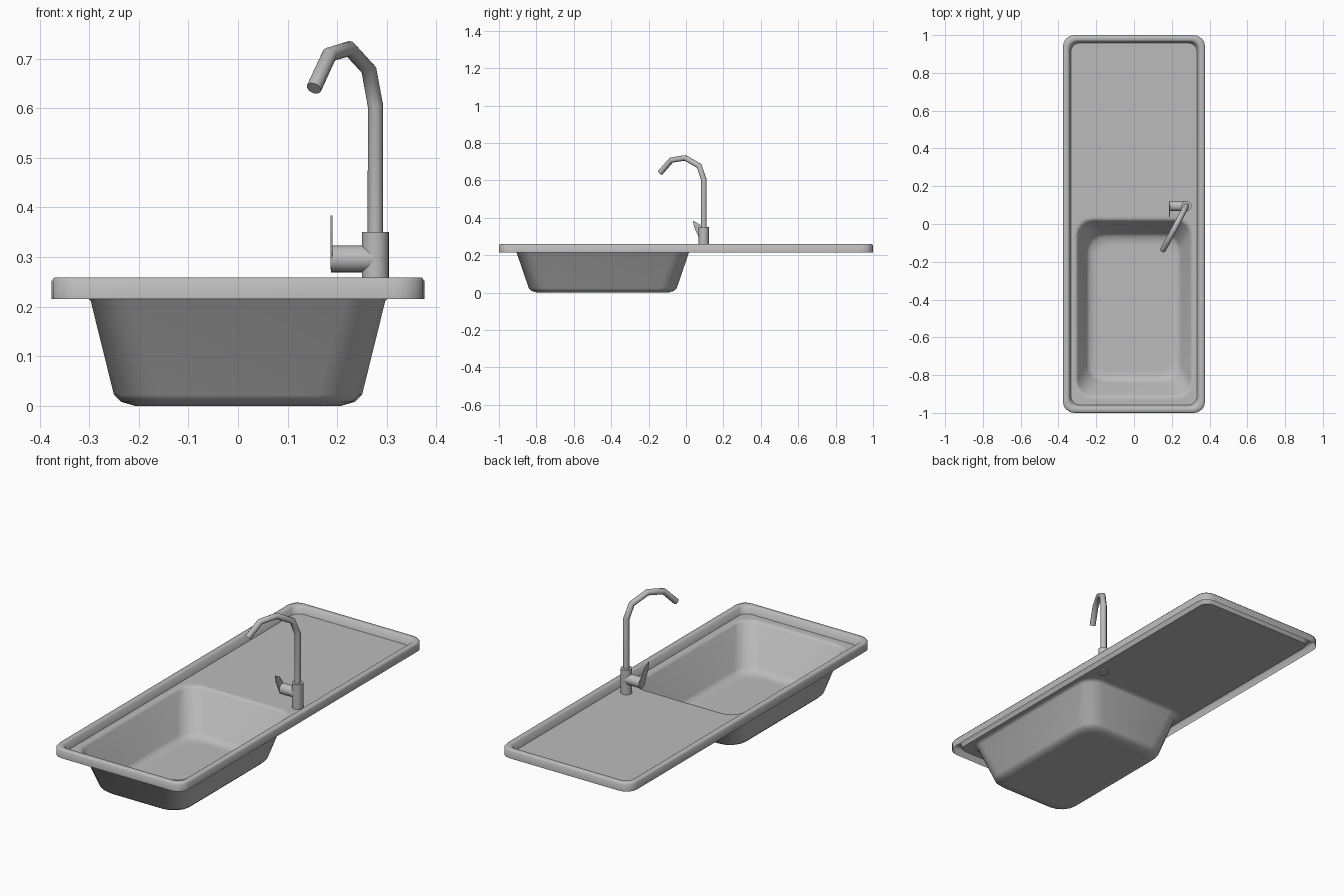
import bpy, bmesh, math
from mathutils import Vector

cube = bpy.data.objects.get("Cube")
if cube:
    bpy.data.objects.remove(cube)

STEEL = (0.5, 0.5, 0.5, 1)
steel = bpy.data.materials.new("brushed steel")
steel.use_nodes = True
steel.diffuse_color = STEEL
steel.node_tree.nodes["Principled BSDF"].inputs["Base Color"].default_value = STEEL


def finish(obj, angle):
    obj.data.materials.append(steel)
    bpy.ops.object.select_all(action='DESELECT')
    obj.select_set(True)
    bpy.context.view_layer.objects.active = obj
    bpy.ops.object.shade_smooth_by_angle(angle=math.radians(angle))
    return obj


def rounded_ring(bm, half_x, half_y, radius, z, centre_y=0.0, steps=4):
    """Loop of vertices around a rounded rectangle."""
    ring = []
    for corner, (sx, sy) in enumerate([(1, 1), (-1, 1), (-1, -1), (1, -1)]):
        for i in range(steps + 1):
            a = (corner + i / steps) * math.pi / 2
            ring.append(bm.verts.new((sx * (half_x - radius) + radius * math.cos(a),
                                      centre_y + sy * (half_y - radius) + radius * math.sin(a), z)))
    return ring


def cylinder(name, start, end, radius, sides=24):
    start, end = Vector(start), Vector(end)
    axis = end - start
    bpy.ops.mesh.primitive_cylinder_add(vertices=sides, radius=radius, depth=axis.length,
                                        location=(start + end) / 2,
                                        rotation=axis.to_track_quat('Z', 'Y').to_euler())
    obj = bpy.context.object
    obj.name = name
    return finish(obj, 40)


# Pressed sheet: rim, sunken drainer and bowl as one continuous surface
BOWL_Y = -0.445
bm = bmesh.new()
rings = [rounded_ring(bm, *r) for r in [
    (0.376, 1.0, 0.06, 0.215),        # bottom of the outer lip
    (0.376, 1.0, 0.06, 0.252),
    (0.370, 0.994, 0.055, 0.259),     # top of the rim
    (0.350, 0.974, 0.045, 0.259),
    (0.344, 0.968, 0.045, 0.254),
    (0.334, 0.958, 0.045, 0.222),     # drainer edge
    (0.318, 0.485, 0.09, 0.222, BOWL_Y),
    (0.308, 0.472, 0.085, 0.222, BOWL_Y),   # bowl opening
    (0.297, 0.460, 0.08, 0.212, BOWL_Y),
    (0.250, 0.395, 0.09, 0.022, BOWL_Y),    # foot of the bowl wall
    (0.236, 0.380, 0.09, 0.008, BOWL_Y),
    (0.208, 0.350, 0.08, 0.0, BOWL_Y),
    (0.190, 0.330, 0.07, 0.0, BOWL_Y),
]]
for outer, inner in zip(rings, rings[1:]):
    for i in range(len(outer)):
        j = (i + 1) % len(outer)
        bm.faces.new((outer[i], outer[j], inner[j], inner[i]))
bm.faces.new(rings[-1])
mesh = bpy.data.meshes.new("sink_basin")
bm.to_mesh(mesh)
bm.free()
basin = bpy.data.objects.new("sink_basin", mesh)
bpy.context.collection.objects.link(basin)
finish(basin, 60)

# Tap body and side valve
TAP = Vector((0.277, 0.095, 0))
cylinder("tap_body", TAP + Vector((0, 0, 0.216)), TAP + Vector((0, 0, 0.35)), 0.027)
cylinder("tap_valve", TAP + Vector((0, 0, 0.296)), TAP + Vector((-0.09, 0, 0.296)), 0.027)

# Flat lever on the valve's end, leaning to the front and widening to its tip
bm = bmesh.new()
outline = [(0.02, 0.275), (0.015, 0.31), (-0.022, 0.365), (-0.058, 0.384), (-0.05, 0.345), (-0.02, 0.28)]
face = bm.faces.new([bm.verts.new((TAP.x - 0.091, TAP.y + y, z)) for y, z in outline])
grown = bmesh.ops.extrude_face_region(bm, geom=[face])
bmesh.ops.translate(bm, vec=(0.004, 0, 0),
                    verts=[v for v in grown["geom"] if isinstance(v, bmesh.types.BMVert)])
bmesh.ops.recalc_face_normals(bm, faces=bm.faces)
mesh = bpy.data.meshes.new("tap_lever")
bm.to_mesh(mesh)
bm.free()
lever = bpy.data.objects.new("tap_lever", mesh)
bpy.context.collection.objects.link(lever)
finish(lever, 30)

# Swan-neck spout swung towards the bowl: (reach, height) along its path
reach_dir = Vector((-0.125, -0.235, 0)).normalized()
path = [(0, 0.34), (0, 0.605), (0.028, 0.677), (0.112, 0.72), (0.197, 0.708), (0.264, 0.64)]
curve = bpy.data.curves.new("tap_spout", 'CURVE')
curve.dimensions = '3D'
curve.bevel_depth = 0.0155
curve.bevel_resolution = 3
curve.use_fill_caps = True
spline = curve.splines.new('POLY')
spline.points.add(len(path) - 1)
for point, (reach, height) in zip(spline.points, path):
    point.co = (*(TAP + reach_dir * reach + Vector((0, 0, height))), 1)
spout = bpy.data.objects.new("tap_spout", curve)
bpy.context.collection.objects.link(spout)
bpy.ops.object.select_all(action='DESELECT')
spout.select_set(True)
bpy.context.view_layer.objects.active = spout
bpy.ops.object.convert(target='MESH')
finish(bpy.context.object, 50)
